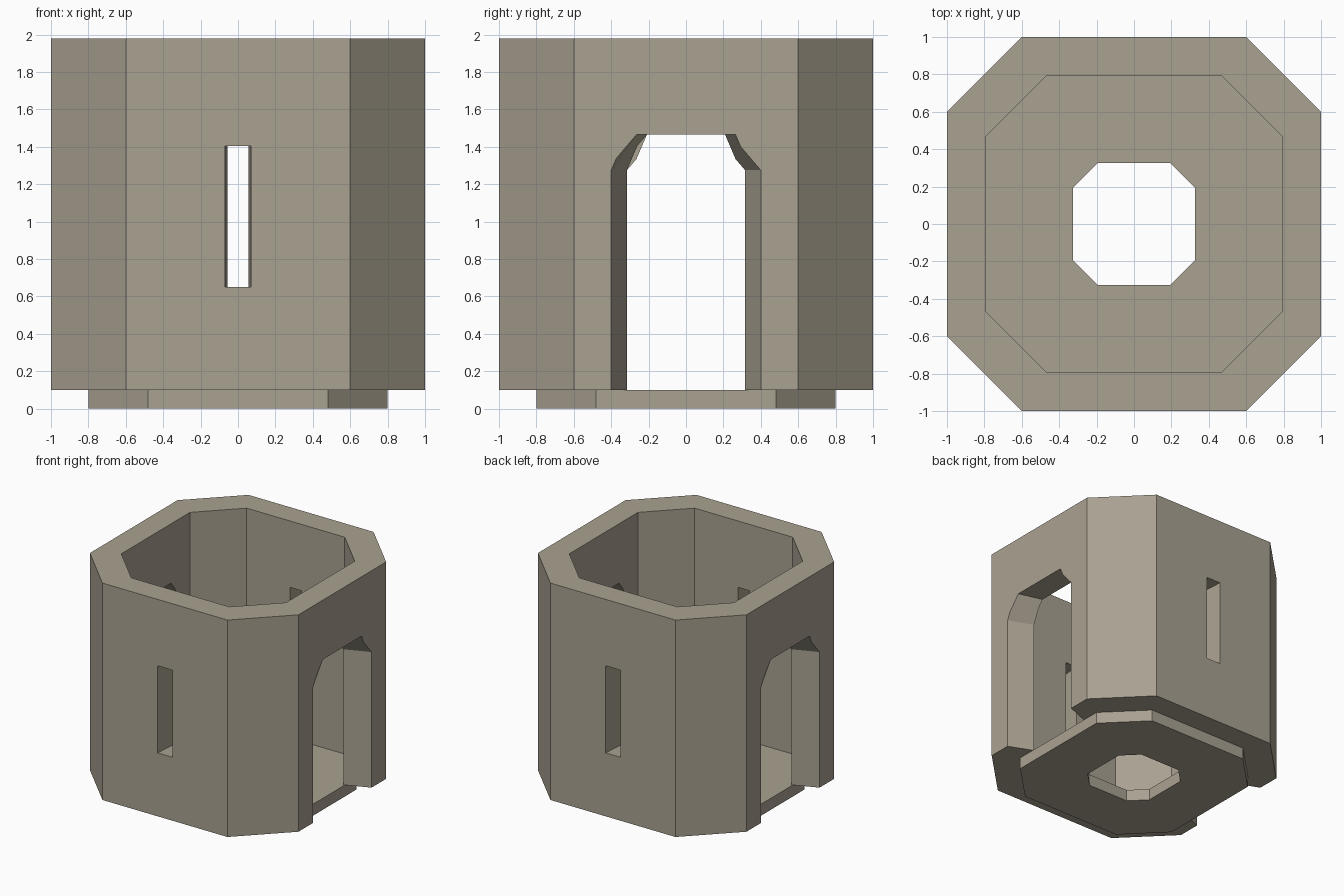
import bpy, bmesh

if "Cube" in bpy.data.objects:
    bpy.data.objects.remove(bpy.data.objects["Cube"])

stone = bpy.data.materials.new("warm_grey_stone")
stone.use_nodes = True
COLOUR = (0.40, 0.36, 0.285, 1)
stone.diffuse_color = COLOUR
stone.node_tree.nodes["Principled BSDF"].inputs["Base Color"].default_value = COLOUR


def make_object(name, bm):
    bmesh.ops.recalc_face_normals(bm, faces=bm.faces)
    mesh = bpy.data.meshes.new(name)
    bm.to_mesh(mesh)
    bm.free()
    mesh.materials.append(stone)
    obj = bpy.data.objects.new(name, mesh)
    bpy.context.collection.objects.link(obj)
    return obj


def octagon(radius, flat):
    """Square with cut corners; flat is half the length of each main side."""
    quarter = [(radius, -flat), (radius, flat)]
    points = []
    for turn in range(4):
        points += quarter
        quarter = [(-y, x) for x, y in quarter]
    return points


def octagon_ring(name, outer, inner, bottom, top):
    bm = bmesh.new()
    loops = [[bm.verts.new((x, y, z)) for x, y in octagon(*size)]
             for size, z in ((outer, bottom), (outer, top), (inner, top), (inner, bottom))]
    for a, b in zip(loops, loops[1:] + loops[:1]):
        for i in range(8):
            j = (i + 1) % 8
            bm.faces.new((a[i], a[j], b[j], b[i]))
    return make_object(name, bm)


def splayed_cutter(name, profile, turn):
    """Opening whose width narrows towards the tower's centre."""
    bm = bmesh.new()
    ends = []
    for depth in (0.6, 1.2):
        end = []
        for w, z in profile:
            x, y = depth, w * depth
            for _ in range(turn):
                x, y = -y, x
            end.append(bm.verts.new((x, y, z)))
        ends.append(end)
        bm.faces.new(end)
    count = len(profile)
    for i in range(count):
        j = (i + 1) % count
        bm.faces.new((ends[0][i], ends[0][j], ends[1][j], ends[1][i]))
    cutter = make_object(name, bm)
    cutter.hide_render = True
    return cutter


# Floor slab with central shaft, and tower walls
octagon_ring("floor_slab", (0.8, 0.48), (0.325, 0.195), 0, 0.1)
walls = octagon_ring("tower_walls", (1, 0.6), (0.79, 0.47), 0.1, 1.98)

# Doorways on both sides, arrow slits at front and back
door = [(-0.4, 0), (0.4, 0), (0.4, 1.275), (0.265, 1.465), (-0.265, 1.465), (-0.4, 1.275)]
slit = [(-0.07, 0.65), (0.07, 0.65), (0.07, 1.405), (-0.07, 1.405)]
openings = [("left_doorway", door), ("back_slit", slit),
            ("right_doorway", door), ("front_slit", slit)]
cutters = [splayed_cutter(name + "_cutter", profile, turn)
           for turn, (name, profile) in enumerate(openings)]
for cutter in cutters:
    cut = walls.modifiers.new(cutter.name, "BOOLEAN")
    cut.operation = "DIFFERENCE"
    cut.solver = "EXACT"
    cut.object = cutter

# Bake the openings and drop the cutters
bpy.context.view_layer.objects.active = walls
for cutter in cutters:
    bpy.ops.object.modifier_apply(modifier=cutter.name)
for cutter in cutters:
    bpy.data.objects.remove(cutter)
